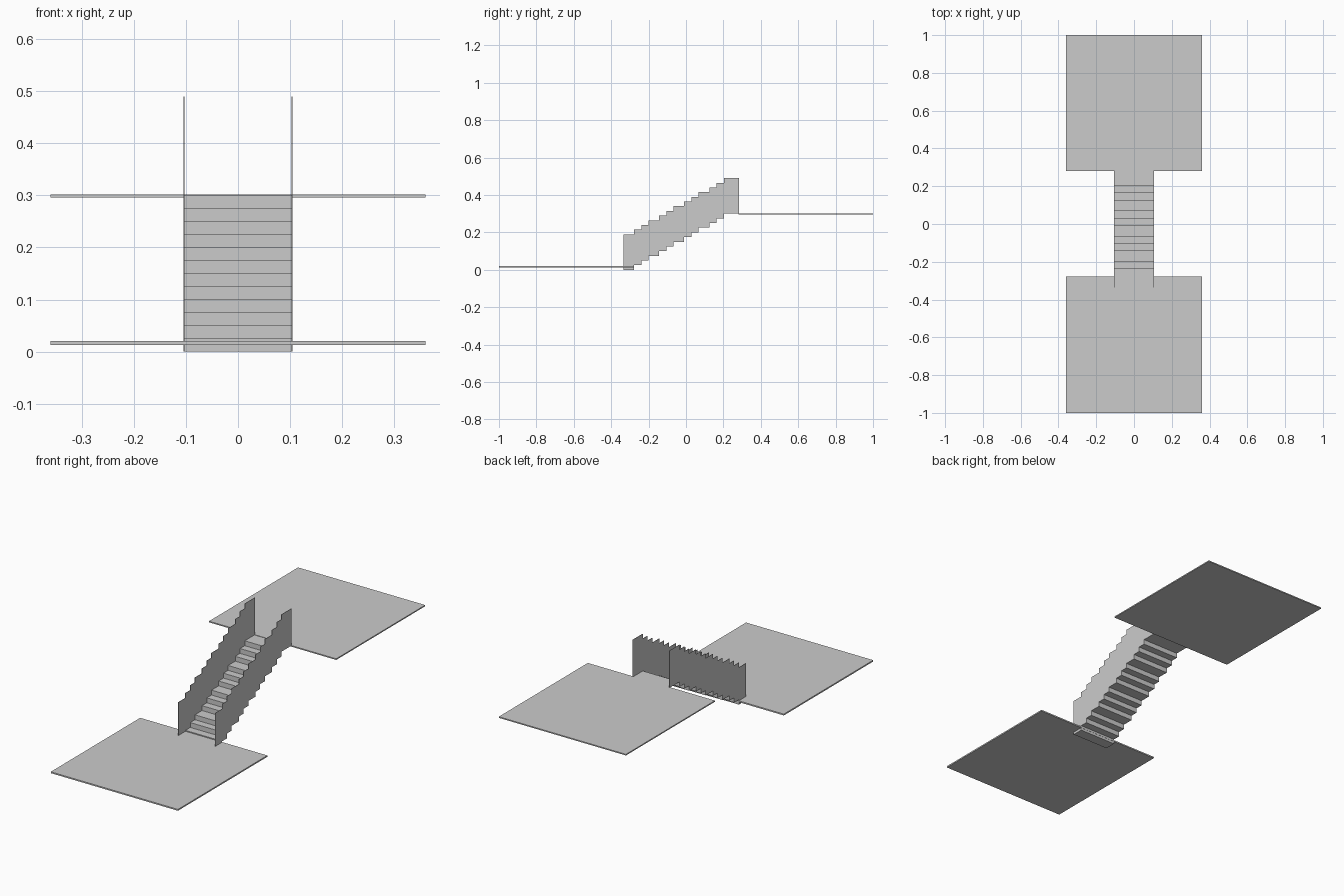
import bpy, bmesh

if "Cube" in bpy.data.objects:
    bpy.data.objects.remove(bpy.data.objects["Cube"])

RISE = 0.025
HALF_W = 0.104
RAIL_H = 0.19


def add_object(name, bm):
    mesh = bpy.data.meshes.new(name)
    bm.to_mesh(mesh)
    bm.free()
    obj = bpy.data.objects.new(name, mesh)
    bpy.context.collection.objects.link(obj)
    return obj


def box(name, x0, x1, y0, y1, z0, z1):
    bm = bmesh.new()
    bmesh.ops.create_cube(bm, size=1)
    for v in bm.verts:
        v.co = ((x0 + x1) / 2 + v.co.x * (x1 - x0),
                (y0 + y1) / 2 + v.co.y * (y1 - y0),
                (z0 + z1) / 2 + v.co.z * (z1 - z0))
    return add_object(name, bm)


# Stepped profile: risers repeat in groups of three, each group ending in a deeper tread
risers = [-0.278 + 0.1343 * g + d for g in range(4) for d in (0, 0.039, 0.077)]
profile = [(-0.335, 0.0)]
for i, y in enumerate(risers):
    profile += [(y, i * RISE), (y, (i + 1) * RISE)]
profile.append((0.284, len(risers) * RISE))

# Square landings at the bottom and top
box("lower_landing", -0.36, 0.36, -1.0, -0.277, 0.013, 0.02)
box("upper_landing", -0.36, 0.36, 0.28, 1.0, 0.296, 0.302)

# Folded stair sheet
bm = bmesh.new()
rows = [[bm.verts.new((x, y, z)) for x in (-HALF_W, HALF_W)] for y, z in profile]
for a, b in zip(rows, rows[1:]):
    bm.faces.new((a[0], a[1], b[1], b[0]))
add_object("stairs", bm)


# Thin stepped side walls following the stairs
def side_wall(name, x, thickness=0.002):
    bm = bmesh.new()
    outline = profile + [(y, z + RAIL_H) for y, z in reversed(profile)]
    face = bm.faces.new([bm.verts.new((x - thickness / 2, y, z)) for y, z in outline])
    ext = bmesh.ops.extrude_face_region(bm, geom=[face])
    moved = [g for g in ext["geom"] if isinstance(g, bmesh.types.BMVert)]
    bmesh.ops.translate(bm, verts=moved, vec=(thickness, 0, 0))
    bmesh.ops.recalc_face_normals(bm, faces=bm.faces)
    add_object(name, bm)


side_wall("left_side_wall", -HALF_W)
side_wall("right_side_wall", HALF_W)
